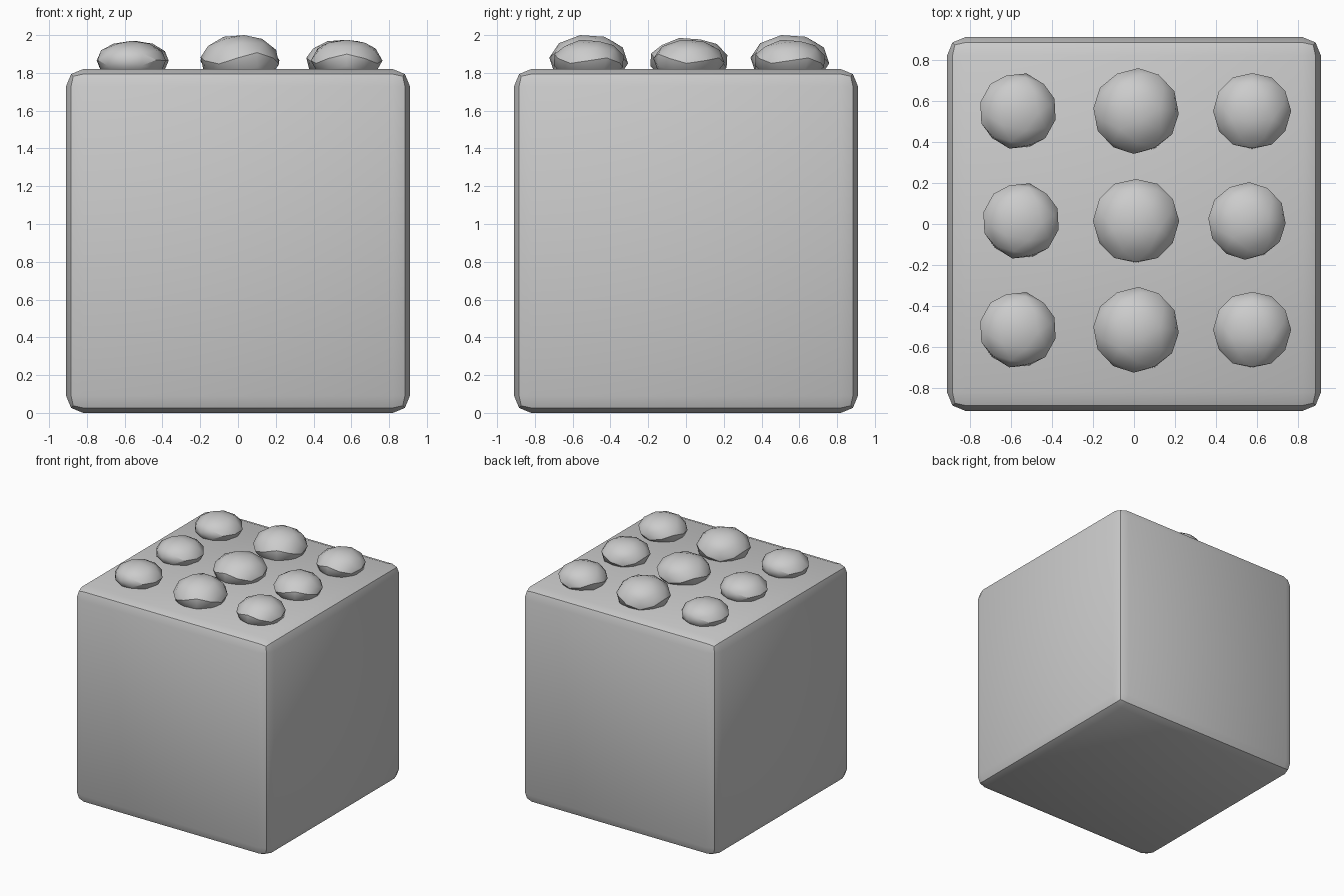
import bpy, bmesh
from math import radians, atan
from mathutils import Matrix

if "Cube" in bpy.data.objects:
    bpy.data.objects.remove(bpy.data.objects["Cube"])


def finish(name, bm):
    me = bpy.data.meshes.new(name)
    bm.to_mesh(me)
    bm.free()
    ob = bpy.data.objects.new(name, me)
    bpy.context.collection.objects.link(ob)
    bpy.ops.object.select_all(action='DESELECT')
    ob.select_set(True)
    bpy.context.view_layer.objects.active = ob
    bpy.ops.object.shade_smooth_by_angle(angle=radians(30))
    return ob


# Block with rounded edges
bm = bmesh.new()
bmesh.ops.create_cube(bm, size=1.82, matrix=Matrix.Translation((0, 0, 0.91)))
bmesh.ops.bevel(bm, geom=bm.edges[:], offset=0.09, offset_type='OFFSET',
                segments=2, profile=0.5, affect='EDGES')
finish("block", bm)


def stud(name, x, y, r, top, tilt, spin, mid=1.865):
    """Low-poly ball, turned, then flattened so its highest point meets top."""
    bm = bmesh.new()
    bmesh.ops.create_icosphere(bm, subdivisions=2, radius=1)
    turn = (Matrix.Rotation(radians(spin), 4, 'Z')
            @ Matrix.Rotation(radians(tilt), 4, 'X')
            @ Matrix.Rotation(-0.5 * atan(2), 4, 'Y'))
    bm.transform(turn)
    rz = (top - mid) / max(v.co.z for v in bm.verts)
    bm.transform(Matrix.Translation((x, y, mid)) @ Matrix.Diagonal((r, r, rz, 1)))
    finish(name, bm)


# Three by three grid of flattened studs
for i, y in enumerate((-0.515, 0.015, 0.55)):
    centre = i == 1
    stud(f"stud_left_{i}", -0.55 if centre else -0.565, y, 0.188, 1.97, -4, -13)
    stud(f"stud_middle_{i}", 0.01, y, 0.21, 1.985 if centre else 2.0,
         14, 0 if centre else 27)
    stud(f"stud_right_{i}", 0.55 if centre else 0.575, y, 0.19, 1.975,
         14, 27 if centre else 0)
